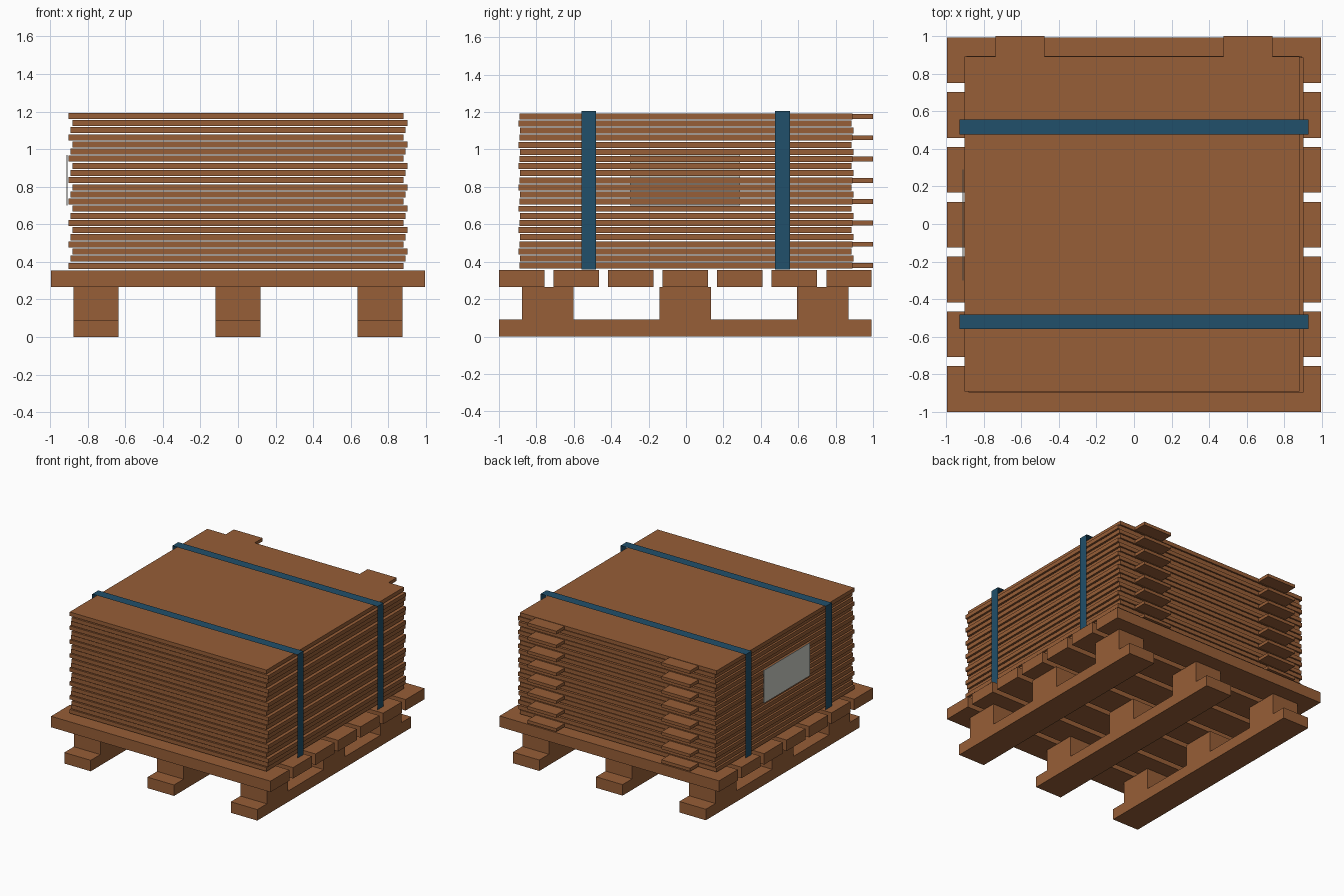
import bpy, bmesh
from mathutils import Matrix

if "Cube" in bpy.data.objects:
    bpy.data.objects.remove(bpy.data.objects["Cube"])


def material(name, rgb):
    m = bpy.data.materials.new(name)
    m.diffuse_color = (*rgb, 1)
    m.use_nodes = True
    m.node_tree.nodes["Principled BSDF"].inputs["Base Color"].default_value = m.diffuse_color
    return m


WOOD = material("warm wood", (0.31, 0.112, 0.038))
BLUE = material("strap blue", (0.015, 0.080, 0.145))
PAPER = material("label paper", (0.60, 0.61, 0.56))


def finish(name, bm, mat):
    me = bpy.data.meshes.new(name)
    bm.to_mesh(me)
    bm.free()
    me.materials.append(mat)
    ob = bpy.data.objects.new(name, me)
    bpy.context.collection.objects.link(ob)
    return ob


def boxes(name, spans, mat):
    """One object made of boxes given as (x0, x1, y0, y1, z0, z1)."""
    bm = bmesh.new()
    for x0, x1, y0, y1, z0, z1 in spans:
        bmesh.ops.create_cube(bm, size=1, matrix=Matrix.Translation(
            ((x0 + x1) / 2, (y0 + y1) / 2, (z0 + z1) / 2))
            @ Matrix.Diagonal((x1 - x0, y1 - y0, z1 - z0, 1)))
    return finish(name, bm, mat)


# Pallet: runners, blocks and deck boards
YC = -0.0035
RUNNER_X = (-0.755, 0, 0.755)
for x in RUNNER_X:
    boxes("pallet_runner", [(x - 0.12, x + 0.12, -1, 0.993, 0, 0.09)], WOOD)
    boxes("pallet_blocks", [(x - 0.12, x + 0.12, YC + y - 0.138, YC + y + 0.138, 0.09, 0.265)
                            for y in (-0.735, 0, 0.735)], WOOD)
for i in range(7):
    y = YC + (i - 3) * 0.2917
    boxes("deck_board", [(-0.995, 0.995, y - 0.1215, y + 0.1215, 0.265, 0.355)], WOOD)

# Stacked sheets, shifted in a repeating cycle of three; every third has two tabs
LAYERS, PITCH, THICK, Z0 = 22, 0.038, 0.032, 0.363
SHIFT = ((-0.010, 0.0), (0.0, 0.004), (0.010, -0.005))
for i in range(LAYERS):
    dx, dy = SHIFT[i % 3]
    z = Z0 + i * PITCH
    boxes("stacked_sheet", [(dx - 0.892, dx + 0.892, dy - 0.891, dy + 0.891, z, z + THICK)], WOOD)
    if i % 3 == 0:
        boxes("sheet_tabs", [(x - 0.131, x + 0.131, 0.87, 1.0, z + 0.003, z + THICK - 0.003)
                             for x in (-0.607, 0.607)], WOOD)

# Straps: thin open ribbons over the top and down both sides
for y in (-0.52, 0.516):
    bm = bmesh.new()
    path = ((-0.93, 0.357), (-0.93, 1.205), (0.93, 1.205), (0.93, 0.357))
    rows = [[bm.verts.new((x, y + s * 0.039, z)) for s in (-1, 1)] for x, z in path]
    for a, b in zip(rows, rows[1:]):
        bm.faces.new((a[0], b[0], b[1], a[1]))
    finish("strap", bm, BLUE)

# Paper label on the left side
boxes("label", [(-0.912, -0.907, -0.30, 0.29, 0.70, 0.97)], PAPER)
